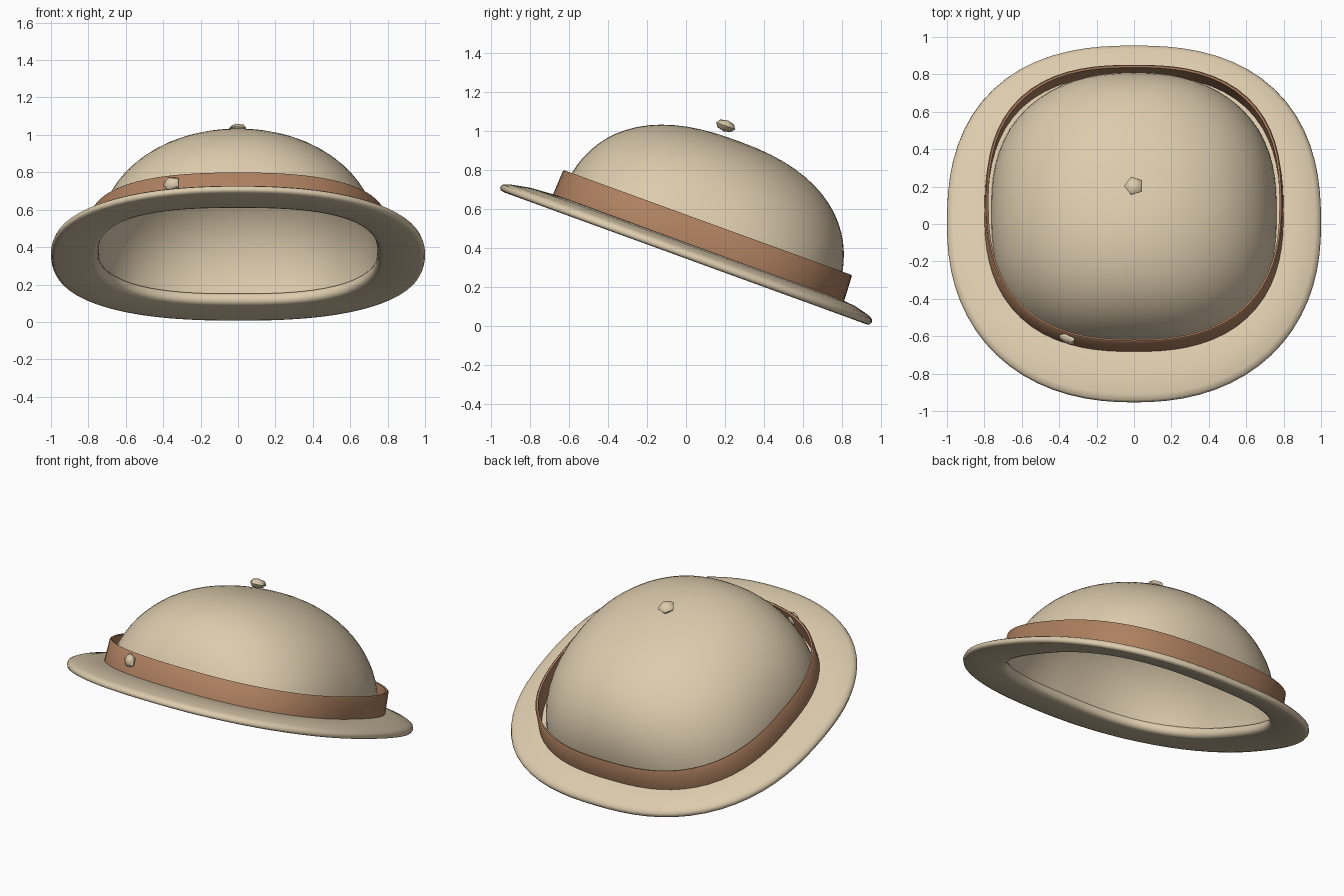
import bpy, bmesh, math
from mathutils import Matrix, Vector

if "Cube" in bpy.data.objects:
    bpy.data.objects.remove(bpy.data.objects["Cube"])

TILT = Matrix.Translation((0, 0, 0.365)) @ Matrix.Rotation(math.radians(-20), 4, 'X')
SEG = 72


def material(name, rgb):
    m = bpy.data.materials.new(name)
    m.diffuse_color = (*rgb, 1)
    m.use_nodes = True
    m.node_tree.nodes["Principled BSDF"].inputs["Base Color"].default_value = m.diffuse_color
    return m


TAN = material("tan_cloth", (0.72, 0.60, 0.42))
BROWN = material("brown_leather", (0.42, 0.215, 0.115))


def finish(bm, name, mat, angle=50):
    """Turn a bmesh into a tilted, smooth-shaded object."""
    bmesh.ops.recalc_face_normals(bm, faces=bm.faces)
    me = bpy.data.meshes.new(name)
    bm.to_mesh(me)
    bm.free()
    me.materials.append(mat)
    ob = bpy.data.objects.new(name, me)
    bpy.context.collection.objects.link(ob)
    ob.matrix_world = TILT
    bpy.ops.object.select_all(action='DESELECT')
    ob.select_set(True)
    bpy.context.view_layer.objects.active = ob
    bpy.ops.object.shade_smooth_by_angle(angle=math.radians(angle))
    return ob


def ring(bm, rx, ry, cy, h, p_front, p_back):
    """One rounded-square outline at height h."""
    out = []
    for i in range(SEG):
        a = 2 * math.pi * i / SEG
        c, s = math.cos(a), math.sin(a)
        p = p_back if s > 0 else p_front
        r = (abs(c) ** p + abs(s) ** p) ** (-1 / p)
        out.append(bm.verts.new((rx * r * c, cy + ry * r * s, h)))
    return out


def loft(bm, rings, closed=False):
    pairs = list(zip(rings, rings[1:]))
    if closed:
        pairs.append((rings[-1], rings[0]))
    for a, b in pairs:
        for i in range(SEG):
            j = (i + 1) % SEG
            bm.faces.new((a[i], a[j], b[j], b[i]))


# Crown: rounded dome, a little fuller lengthwise than across, open below
bm = bmesh.new()
TOP, N = 0.641, 18
rings = []
for k in range(N):
    t = math.sin(0.5 * math.pi * (k / N)) if k else 0.0
    h = 0.03 + (TOP - 0.03) * t
    rx = 0.765 * (1 - (h / TOP) ** 2.1) ** (1 / 2.3)
    ry = 0.755 * (1 - (h / TOP) ** 2.55) ** (1 / 2.4)
    p = 2.0 + 0.6 * (1 - t)
    rings.append(ring(bm, rx, ry, 0.045, h, p, p))
loft(bm, rings)
tip = bm.verts.new((0, 0.045, TOP))
for i in range(SEG):
    bm.faces.new((rings[-1][i], rings[-1][(i + 1) % SEG], tip))
finish(bm, "crown", TAN)

# Brim: cross-section runs round from the inner lip to the thin outer edge
bm = bmesh.new()
section = [(0.00, 0.020), (0.03, 0.002), (0.12, -0.006), (0.55, -0.010), (0.90, -0.018),
           (0.975, -0.014), (1.00, 0.000), (0.975, 0.017), (0.88, 0.030),
           (0.55, 0.050), (0.12, 0.060), (0.03, 0.055), (0.00, 0.040)]
rings = []
for t, h in section:
    rings.append(ring(bm, 0.745 + 0.255 * t, 0.735 + 0.28 * t, 0.035 * (1 - t), h,
                      2.65 - 0.4 * t, 2.65 - 0.2 * t))
loft(bm, rings, closed=True)
finish(bm, "brim", TAN, 80)

# Hat band: thin upright strip standing slightly clear of the crown
bm = bmesh.new()
strip = [(0.800, 0.050), (0.793, 0.188), (0.787, 0.194), (0.777, 0.190), (0.780, 0.050)]
rings = [ring(bm, r, r - 0.004, 0.048, h, 2.5, 2.6) for r, h in strip]
loft(bm, rings, closed=True)
finish(bm, "hat_band", BROWN)


# Studs: small, coarse five-sided pebbles
def stud(name, centre, axis, size, spin):
    bm = bmesh.new()
    bmesh.ops.create_uvsphere(bm, u_segments=5, v_segments=4, radius=1)
    turn = Vector(axis).to_track_quat('Z', 'Y').to_matrix().to_4x4()
    m = (Matrix.Translation(centre) @ turn
         @ Matrix.Rotation(spin, 4, 'Z') @ Matrix.Diagonal((*size, 1)))
    bmesh.ops.transform(bm, matrix=m, verts=bm.verts)
    finish(bm, name, TAN, 60)


stud("top_button", (0, -0.035, 0.692), (0, 0, 1), (0.055, 0.053, 0.030), -math.pi / 2)
stud("band_stud", (-0.355, -0.70, 0.140), (-0.5, -0.86, 0), (0.046, 0.053, 0.030), math.pi / 2)
